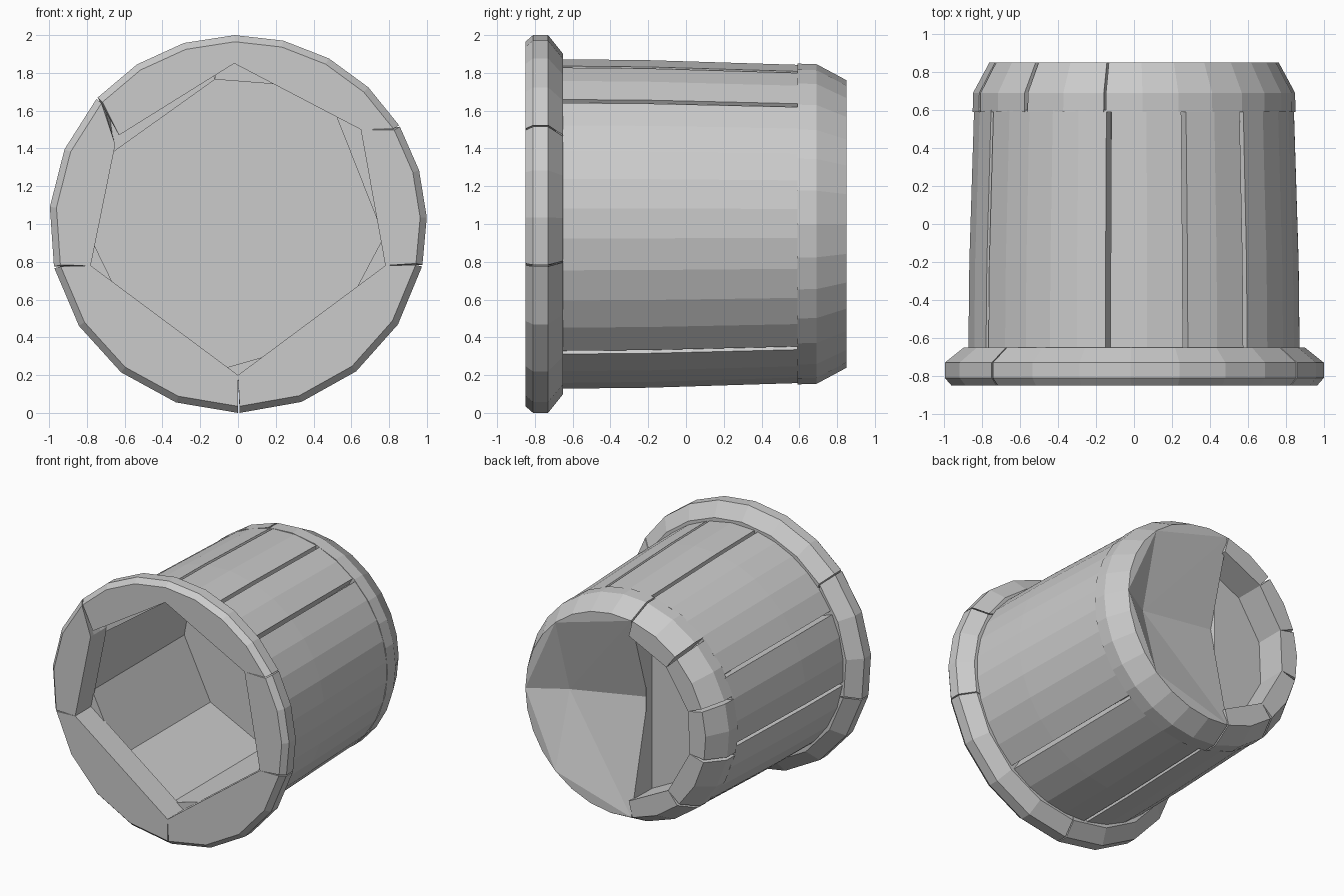
import bpy, bmesh, math
from mathutils import Vector

if "Cube" in bpy.data.objects:
    bpy.data.objects.remove(bpy.data.objects["Cube"], do_unlink=True)

grey = bpy.data.materials.new("plain_grey")
grey.use_nodes = True
grey.diffuse_color = (0.6, 0.6, 0.6, 1)
grey.node_tree.nodes["Principled BSDF"].inputs["Base Color"].default_value = (0.6, 0.6, 0.6, 1)


def polar(angle, radius):
    a = math.radians(angle)
    return radius * math.cos(a), 1 + radius * math.sin(a)


def arc(a0, a1, step):
    n = max(2, round(abs(a1 - a0) / step))
    return [a0 + (a1 - a0) * i / n for i in range(n + 1)]


def finish(bm, name):
    bmesh.ops.recalc_face_normals(bm, faces=bm.faces)
    mesh = bpy.data.meshes.new(name)
    bm.to_mesh(mesh)
    bm.free()
    mesh.materials.append(grey)
    ob = bpy.data.objects.new(name, mesh)
    bpy.context.collection.objects.link(ob)
    return ob


def loft(bm, sections):
    """Skin a list of closed (y, outline) sections; returns the vertex rings."""
    rings = [[bm.verts.new((x, y, z)) for x, z in pts] for y, pts in sections]
    for lower, upper in zip(rings, rings[1:]):
        for i in range(len(lower)):
            j = (i + 1) % len(lower)
            bm.faces.new((lower[i], lower[j], upper[j], upper[i]))
    bm.faces.new(rings[0])
    return rings


def segment(name, a0, a1, profile, inner, step=15):
    """Ring block: curved outside following (y, radius), straight inner chord."""
    bm = bmesh.new()
    angles = arc(a0, a1, step)
    rings = loft(bm, [(y, [polar(a, r) for a in angles] + inner) for y, r in profile])
    bm.faces.new(rings[-1])
    return finish(bm, name)


# Wide lip at the open end: six blocks with straight inner edges
lip_profile = [(-0.85, 0.965), (-0.81, 1.0), (-0.73, 1.0), (-0.69, 0.95), (-0.65, 0.9)]
lip_outer = [138, 91, 31, -13, -90, -167, -222]
lip_inner = [(-0.63, 1.47), (-0.02, 1.85), (0.65, 1.5), (0.78, 0.78),
             (0, 0.2), (-0.78, 0.78), (-0.65, 1.42)]
for i in range(6):
    trim = 0 if i == 0 else 0.5
    segment("lip_block_%d" % (i + 1), lip_outer[i], lip_outer[i + 1] + trim,
            lip_profile, [lip_inner[i + 1], lip_inner[i]], 17)

# Barrel staves with narrow V grooves between them
barrel_profile = [(-0.66, 0.875), (-0.2, 0.87), (0.6, 0.845)]
joints = [152, 99, 72, 48, -5, -51, -97, -135, -173, -208]
for i in range(len(joints) - 1):
    a0, a1 = joints[i], joints[i + 1]
    g0 = 0 if a0 == -5 else 0.9
    g1 = 0 if a1 == -5 else 0.9
    segment("barrel_stave_%d" % (i + 1), a0 - g0, a1 + g1, barrel_profile,
            [polar(a1, 0.775), polar(a0, 0.775)], 11)

# Floor closing the barrel
bm = bmesh.new()
disc = [polar(a, 0.79) for a in range(0, 360, 15)]
rings = loft(bm, [(0.45, disc), (0.62, disc)])
bm.faces.new(rings[-1])
finish(bm, "floor")

# Foot ring blocks around the open pocket
foot_profile = [(0.59, 0.85), (0.69, 0.848), (0.85, 0.762)]
foot_joints = [100, 132, 163, 192, 226, 260]
for i in range(len(foot_joints) - 1):
    a0, a1 = foot_joints[i], foot_joints[i + 1]
    segment("foot_block_%d" % (i + 1), a0 + 0.8, a1 - 0.8, foot_profile,
            [polar(a1, 0.64), polar(a0, 0.64)], 14)

# Solid side of the foot, with a shallow faceted dent in its end
bm = bmesh.new()
angles = arc(100, 48, 13) + arc(48, 0, 12)[1:] + arc(0, -48, 12)[1:] + arc(-48, -100, 13)[1:]
rings = loft(bm, [(y, [polar(a, r) for a in angles]) for y, r in foot_profile])
end = rings[-1]
corners = [0, 4, 8, 12, 16]
for first, last in zip(corners, corners[1:]):
    bm.faces.new(end[first:last + 1])
top, upper, side, lower, bottom = [end[i] for i in corners]
dent = bm.verts.new((0.5, 0.69, 1.0))
edge = bm.verts.new((-0.14, 0.66, 1.1))
for tri in ((upper, side, dent), (side, lower, dent), (top, upper, dent), (top, dent, edge),
            (lower, bottom, dent), (bottom, edge, dent)):
    bm.faces.new(tri)
# open the flat inner wall so that it follows the dent
wall = [f for f in bm.faces if rings[-1][0] in f.verts and rings[-1][-1] in f.verts
        and rings[-2][0] in f.verts]
bmesh.ops.delete(bm, geom=wall, context='FACES_ONLY')
low = rings[-2]
for tri in ((low[0], top, edge), (low[0], edge, low[-1]), (low[-1], edge, bottom)):
    bm.faces.new(tri)
finish(bm, "foot_dented_block")
